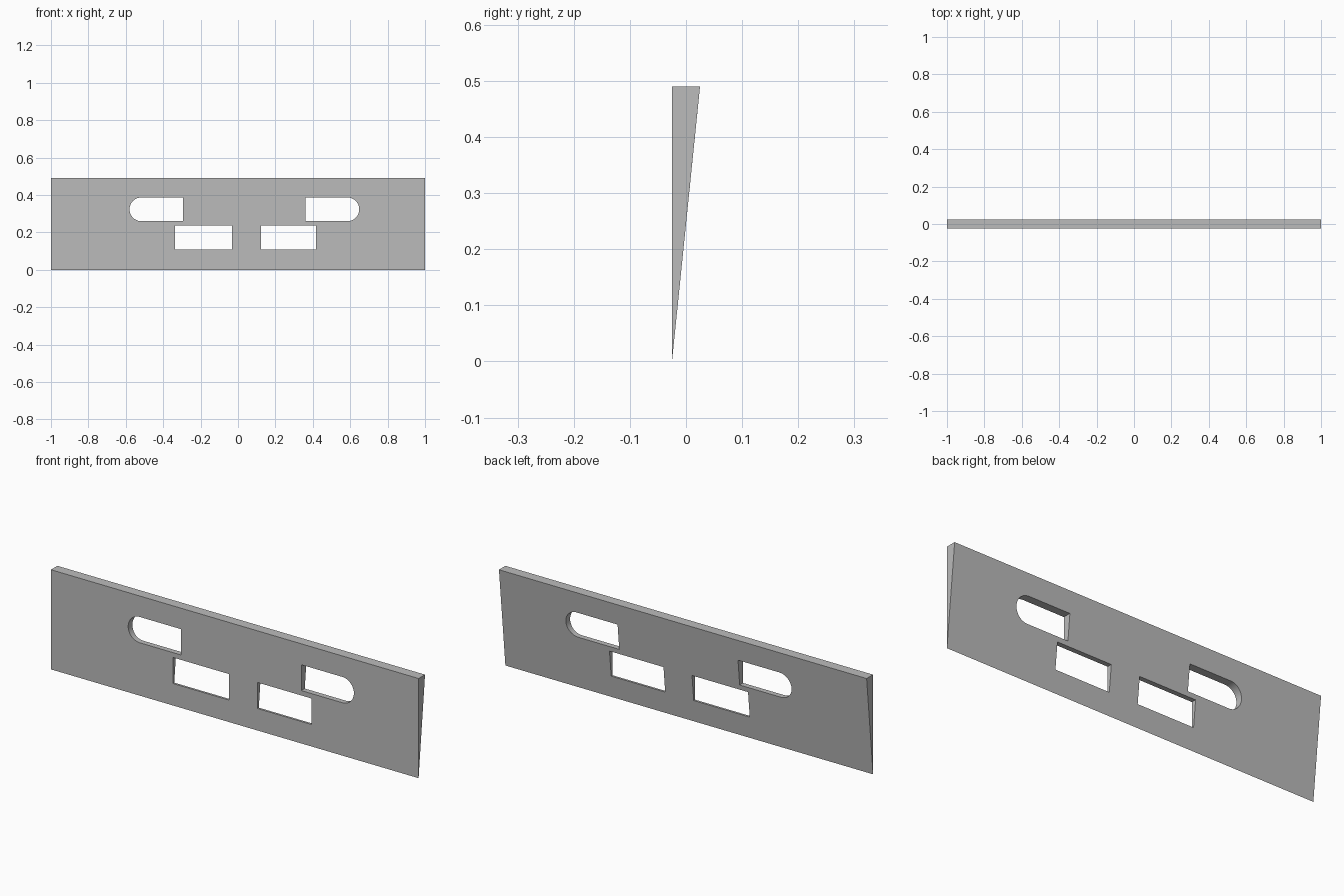
import bpy
import bmesh
import math

cube = bpy.data.objects.get("Cube")
if cube:
    bpy.data.objects.remove(cube, do_unlink=True)

HEIGHT, HALF_DEPTH = 0.49, 0.025

grey = bpy.data.materials.new("plain grey")
grey.use_nodes = True
colour = (0.5, 0.5, 0.5, 1)
grey.diffuse_color = colour
grey.node_tree.nodes["Principled BSDF"].inputs["Base Color"].default_value = colour


def prism(name, outline, axis_point, sweep):
    """Extrude a closed outline along a vector."""
    bm = bmesh.new()
    face = bm.faces.new([bm.verts.new(axis_point(a, b)) for a, b in outline])
    ext = bmesh.ops.extrude_face_region(bm, geom=[face])
    moved = [v for v in ext["geom"] if isinstance(v, bmesh.types.BMVert)]
    bmesh.ops.translate(bm, verts=moved, vec=sweep)
    bmesh.ops.recalc_face_normals(bm, faces=bm.faces)
    mesh = bpy.data.meshes.new(name)
    bm.to_mesh(mesh)
    bm.free()
    mesh.materials.append(grey)
    obj = bpy.data.objects.new(name, mesh)
    bpy.context.collection.objects.link(obj)
    return obj


def rectangle(x0, x1, z0, z1):
    return [(x0, z0), (x1, z0), (x1, z1), (x0, z1)]


def round_ended(flat_x, tip_x, z0, z1, steps=24):
    """Slot outline with one square end and one half-round end."""
    r, side = (z1 - z0) / 2, math.copysign(1, tip_x - flat_x)
    arc = [(tip_x + side * r * (math.cos(t) - 1), (z0 + z1) / 2 + r * math.sin(t))
           for t in (math.pi * (i / steps - 0.5) for i in range(steps + 1))]
    return [(flat_x, z0)] + arc + [(flat_x, z1)]


# Wedge panel: upright front, back tapering to a sharp lower edge
panel = prism("wedge_panel",
              [(-HALF_DEPTH, 0), (HALF_DEPTH, HEIGHT), (-HALF_DEPTH, HEIGHT)],
              lambda y, z: (-1, y, z), (2, 0, 0))

# Openings through the panel
openings = {
    "right_upper_slot": round_ended(-0.293, -0.58, 0.26, 0.387),
    "left_upper_slot": round_ended(0.362, 0.648, 0.26, 0.387),
    "right_lower_window": rectangle(-0.337, -0.032, 0.108, 0.236),
    "left_lower_window": rectangle(0.123, 0.417, 0.108, 0.236),
}
for name, outline in openings.items():
    cutter = prism(name + "_cutter", outline, lambda x, z: (x, -0.1, z), (0, 0.2, 0))
    cutter.hide_render = True
    cut = panel.modifiers.new(name, "BOOLEAN")
    cut.operation, cut.solver, cut.object = "DIFFERENCE", "EXACT", cutter
    bpy.context.view_layer.objects.active = panel
    bpy.ops.object.modifier_apply(modifier=cut.name)
    bpy.data.objects.remove(cutter, do_unlink=True)

# Smooth slot ends, crisp corners
bpy.ops.object.select_all(action="DESELECT")
panel.select_set(True)
bpy.ops.object.shade_smooth_by_angle(angle=math.radians(30))
